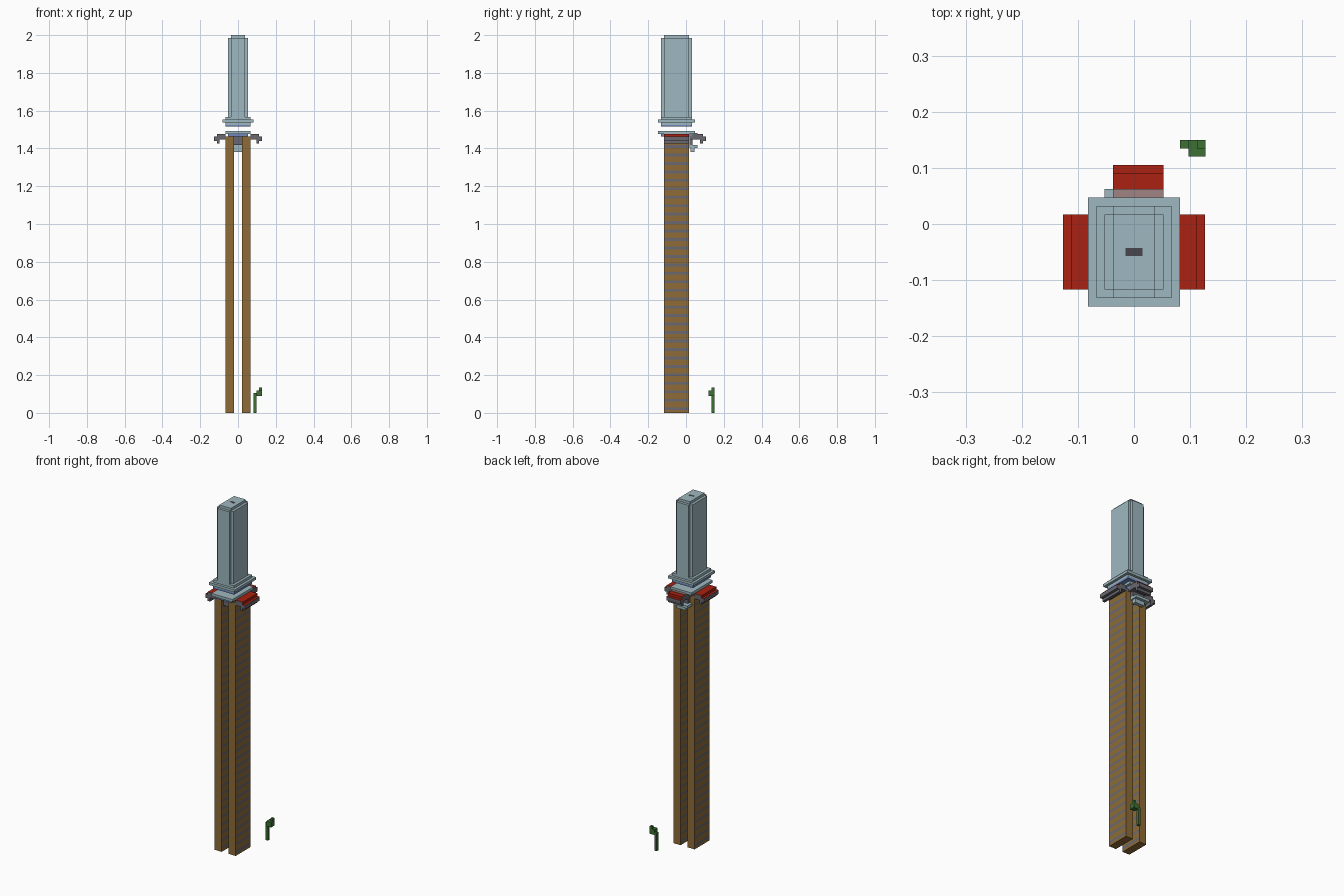
import bpy, bmesh

cube = bpy.data.objects.get("Cube")
if cube:
    bpy.data.objects.remove(cube, do_unlink=True)

V = 2 / 134          # block unit
CY = -0.05           # depth centre of the tower


def material(name, r, g, b):
    lin = [(c / 255 / 12.92) if c < 11 else ((c / 255 + 0.055) / 1.055) ** 2.4 for c in (r, g, b)]
    m = bpy.data.materials.new(name)
    m.use_nodes = True
    m.diffuse_color = (*lin, 1)
    m.node_tree.nodes["Principled BSDF"].inputs["Base Color"].default_value = (*lin, 1)
    return m


GLASS = material("pale blue", 158, 184, 192)
BLUE = material("mid blue", 110, 138, 190)
BROWN = material("brown", 142, 107, 55)
SLATE = material("slate grey", 104, 104, 112)
DARK = material("dark grey", 72, 70, 76)
RED = material("roof red", 170, 33, 17)
ROSE = material("dusty rose", 160, 132, 130)
GREEN = material("leaf green", 60, 112, 50)


def box(name, x, y, z, mats, rule=None, rows=0):
    """Box from (min, max) ranges; optional horizontal cuts and a face colour rule."""
    bm = bmesh.new()
    bmesh.ops.create_cube(bm, size=1)
    for v in bm.verts:
        v.co = [a + (c + 0.5) * (b - a) for c, (a, b) in zip(v.co, (x, y, z))]
    for i in range(1, rows):
        cut = z[0] + (z[1] - z[0]) * i / rows
        bmesh.ops.bisect_plane(bm, geom=bm.verts[:] + bm.edges[:] + bm.faces[:],
                               plane_co=(0, 0, cut), plane_no=(0, 0, 1))
    bm.normal_update()
    if rule:
        for f in bm.faces:
            f.material_index = rule(f)
    mesh = bpy.data.meshes.new(name)
    bm.to_mesh(mesh)
    bm.free()
    for m in mats:
        mesh.materials.append(m)
    obj = bpy.data.objects.new(name, mesh)
    bpy.context.collection.objects.link(obj)
    return obj


def centred(name, hx, hy, z0, z1, mat):
    """Box centred on the tower axis, half sizes and heights in block units."""
    return box(name, (-hx * V, hx * V), (CY - hy * V, CY + hy * V), (z0 * V, z1 * V), [mat])


# Legs with banded side walls
def banded(f):
    return int(abs(f.normal.x) > 0.5 and int(f.calc_center_median().z / V) % 3 == 1)


for side, s in (("right", -1), ("left", 1)):
    box(side + "_leg", tuple(sorted((s * 1.5 * V, s * 4.5 * V))), (CY - 4.5 * V, CY + 4.5 * V),
        (0, 98 * V), [BROWN, SLATE], banded, rows=98)

# Collar and platform over the legs
box("bridge_block", (-1.5 * V, 1.5 * V), (CY - 3.5 * V, CY + 4.5 * V), (95 * V, 98 * V), [SLATE])
centred("collar", 3.5, 5.5, 98, 99, BLUE)
centred("platform", 4.5, 6.5, 99, 100, GLASS)

# Upper block: stepped plinth, notched shaft and cap
centred("plinth_underside", 4.5, 5.5, 101.5, 102.2, BLUE)
centred("plinth_foot", 4.5, 5.5, 102.2, 103, GLASS)
centred("plinth", 5.5, 6.5, 103, 104, GLASS)
centred("plinth_step", 4.5, 5.5, 104, 105, GLASS)
centred("shaft_wide", 3.5, 4.5, 105, 133, GLASS)
centred("shaft_deep", 2.5, 5.5, 105, 133, GLASS)
centred("cap", 2.5, 4.5, 133, 134, GLASS)
centred("roof_hatch", 1, 0.5, 134, 134.05, DARK)


# Stepped side awnings, red on top
def roof(f):
    return int(f.normal.z < 0.5)


ends = (CY - 4.5 * V, CY + 4.5 * V)
for side, s in (("right", -1), ("left", 1)):
    def span(a, b):
        return tuple(sorted((s * a * V, s * b * V)))
    box(side + "_awning_ridge", span(4.5, 7.5), ends, (98 * V, 99 * V), [RED, SLATE],
        lambda f: int(f.normal.z < 0.5 and abs(f.normal.x) < 0.5))
    box(side + "_awning_base", span(3.5, 7.5), ends, (97 * V, 98 * V), [RED, SLATE], roof)
    box(side + "_awning_eave", span(7.5, 8.5), ends, (96.5 * V, 98 * V), [RED, SLATE], roof)
    box(side + "_awning_drop", span(6.5, 7.5), ends, (95.5 * V, 97 * V), [SLATE])

# Back awning and the glazed bay under it
width = (-2.5 * V, 3.5 * V)
box("back_awning_ridge", width, (0.018, 0.09), (98 * V, 99 * V), [RED, SLATE],
    lambda f: int(f.normal.z < 0.5 and f.normal.y < 0.5))
box("back_awning_base", width, (0.018, 0.09), (97 * V, 98 * V), [SLATE])
box("back_awning_eave", width, (0.09, 0.105), (96.5 * V, 98 * V), [RED, SLATE], roof)
box("back_awning_drop", width, (0.075, 0.09), (95.5 * V, 97 * V), [SLATE])
box("back_ledge", width, (0.045, 0.062), (99 * V, 99.2 * V), [ROSE])
box("back_bay_wall", (-2.5 * V, 2.5 * V), (0.018, 0.035), (95 * V, 98 * V), [SLATE])
box("back_bay", (-3.5 * V, 2.5 * V), (0.018, 0.062), (94 * V, 95 * V), [GLASS])
box("back_bay_foot", (-2 * V, 2 * V), (0.025, 0.046), (92.5 * V, 94 * V), [GLASS])

# Small detached plant
box("plant_stem", (0.082, 0.097), (0.135, 0.15), (0, 7 * V), [GREEN])
box("plant_head", (0.097, 0.127), (0.12, 0.15), (6 * V, 8 * V), [GREEN])
box("plant_tip", (0.112, 0.127), (0.135, 0.15), (8 * V, 9 * V), [GREEN])
